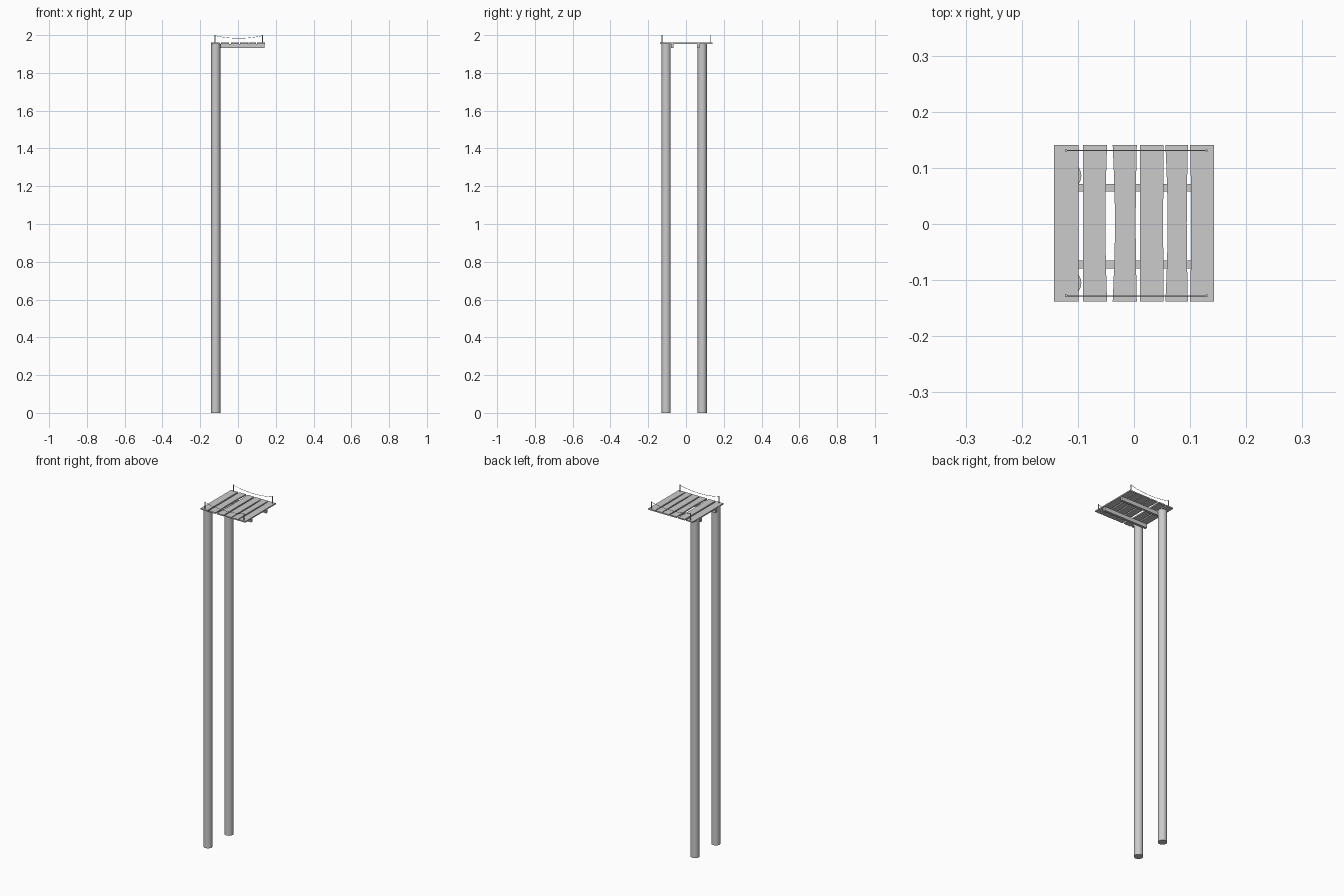
import bpy, math

if "Cube" in bpy.data.objects:
    bpy.data.objects.remove(bpy.data.objects["Cube"])


def mesh_object(name, verts, faces):
    me = bpy.data.meshes.new(name)
    me.from_pydata(verts, [], faces)
    me.update()
    ob = bpy.data.objects.new(name, me)
    bpy.context.collection.objects.link(ob)
    return ob


def box(name, x0, x1, y0, y1, z0, z1):
    bpy.ops.mesh.primitive_cube_add(size=1, location=((x0 + x1) / 2, (y0 + y1) / 2, (z0 + z1) / 2))
    ob = bpy.context.object
    ob.name = name
    ob.scale = (x1 - x0, y1 - y0, z1 - z0)
    bpy.ops.object.transform_apply(location=False, rotation=False, scale=True)


def cylinder(name, x, y, z0, z1, r, sides):
    bpy.ops.mesh.primitive_cylinder_add(vertices=sides, radius=r, depth=z1 - z0,
                                        location=(x, y, (z0 + z1) / 2))
    bpy.context.object.name = name
    bpy.ops.object.shade_smooth_by_angle(angle=math.radians(40))


def plank(name, x0, x1, bow0, bow1, y0=-0.138, y1=0.141, z0=1.954, z1=1.961, n=8):
    # board whose long edges bow slightly, like hand-cut timber
    verts, faces = [], []
    for i in range(n + 1):
        t = i / n
        s = math.sin(math.pi * t)
        y = y0 + (y1 - y0) * t
        a, b = x0 + bow0 * s, x1 + bow1 * s
        verts += [(a, y, z0), (b, y, z0), (b, y, z1), (a, y, z1)]
    for i in range(n):
        for k in range(4):
            p, q = i * 4 + k, i * 4 + (k + 1) % 4
            faces.append((p, p + 4, q + 4, q))
    faces += [(0, 1, 2, 3), tuple(4 * n + k for k in (3, 2, 1, 0))]
    mesh_object(name, verts, faces)


# two tall round posts under the left edge
for name, y in (("front_post", -0.105), ("back_post", 0.086)):
    cylinder(name, -0.118, y, 0, 1.955, 0.0242, 20)

# two support beams beneath the deck
box("front_beam", -0.142, 0.139, -0.079, -0.065, 1.932, 1.954)
box("back_beam", -0.142, 0.139, 0.058, 0.071, 1.932, 1.954)

# deck planks: left edge, right edge, bow of each edge
planks = [(-0.143, -0.099, 0, 0), (-0.091, -0.048, 0, -0.003),
          (-0.038, 0.005, 0.004, -0.002), (0.011, 0.053, 0, -0.001),
          (0.056, 0.096, 0.004, -0.002), (0.100, 0.143, 0.002, 0)]
for i, p in enumerate(planks):
    plank(f"deck_plank_{i + 1}", *p)

# corner pins and the sagging ropes between them
for side, y in (("front", -0.128), ("back", 0.131)):
    for end, x in (("left", -0.121), ("right", 0.129)):
        cylinder(f"{side}_{end}_pin", x, y, 1.956, 2.0, 0.0025, 10)
    cu = bpy.data.curves.new(f"{side}_rope", "CURVE")
    cu.dimensions = "3D"
    cu.bevel_depth = 0.001
    cu.bevel_resolution = 1
    sp = cu.splines.new("POLY")
    sp.points.add(12)
    for i, pt in enumerate(sp.points):
        u = i / 6 - 1
        pt.co = (0.004 + 0.125 * u, y, 1.983 + 0.014 * u * u, 1)
    bpy.context.collection.objects.link(bpy.data.objects.new(f"{side}_rope", cu))
